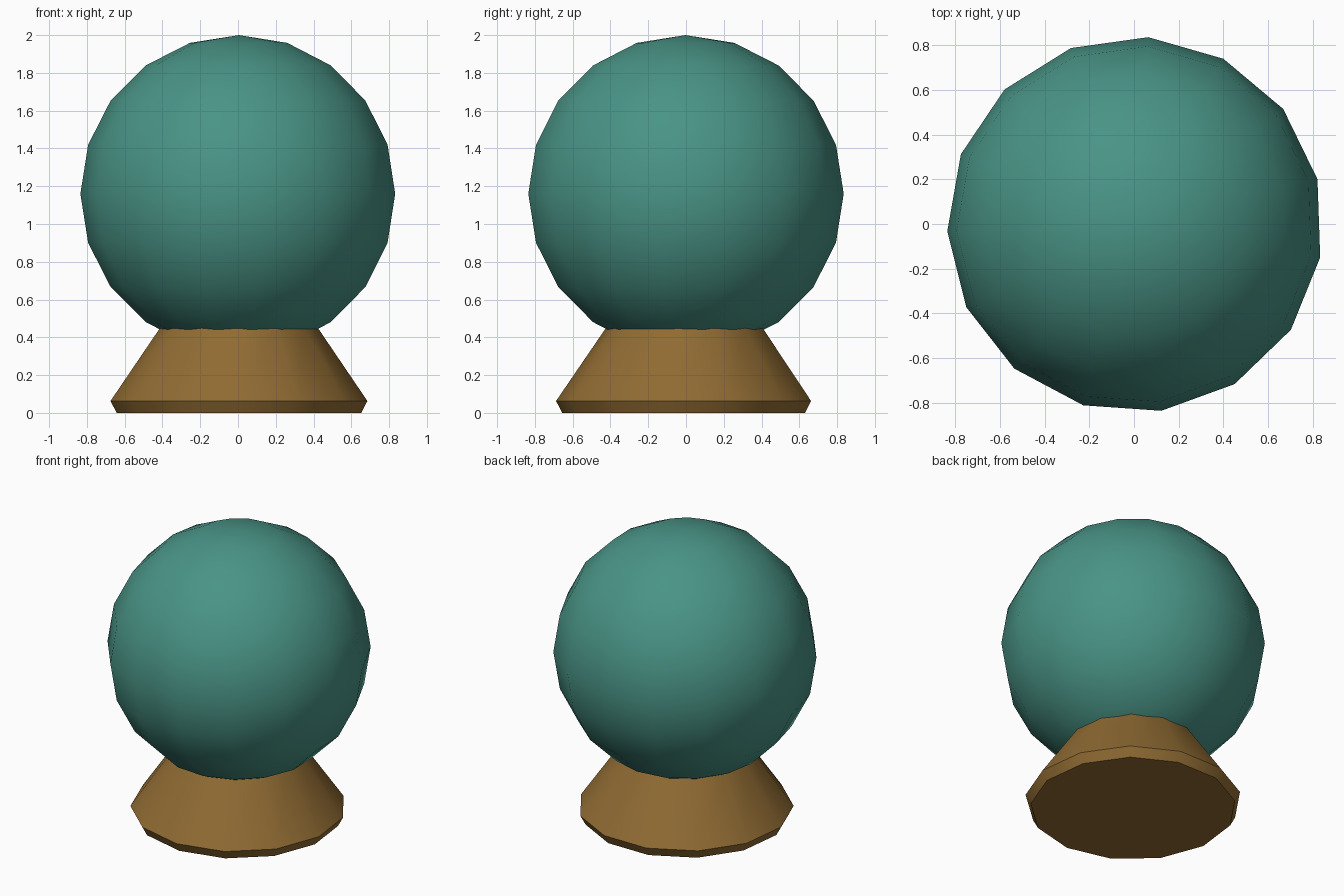
import bpy, math

if "Cube" in bpy.data.objects:
    bpy.data.objects.remove(bpy.data.objects["Cube"])

CX, CY = 0.005, -0.003  # odd-sided rings sit slightly off the bounding-box centre


def material(name, rgb):
    m = bpy.data.materials.new(name)
    m.diffuse_color = (*rgb, 1.0)
    m.use_nodes = True
    m.node_tree.nodes["Principled BSDF"].inputs["Base Color"].default_value = m.diffuse_color
    return m


def lathe(name, profile, sides, start_deg, mat):
    """Revolve (radius, z) points about the z axis; radius 0 makes a pole."""
    verts, faces, rings = [], [], []
    for r, z in profile:
        n = sides if r > 0 else 1
        rings.append([len(verts) + i for i in range(n)])
        for i in range(n):
            a = math.radians(start_deg) + math.tau * i / sides
            verts.append((CX + r * math.cos(a), CY + r * math.sin(a), z))
    for lo, hi in zip(rings, rings[1:]):
        for i in range(sides):
            j = (i + 1) % sides
            if len(lo) == 1:
                faces.append((lo[0], hi[j], hi[i]))
            elif len(hi) == 1:
                faces.append((lo[i], lo[j], hi[0]))
            else:
                faces.append((lo[i], lo[j], hi[j], hi[i]))
    # flat caps on open ends
    if len(rings[0]) > 1:
        faces.append(tuple(reversed(rings[0])))
    if len(rings[-1]) > 1:
        faces.append(tuple(rings[-1]))
    mesh = bpy.data.meshes.new(name)
    mesh.from_pydata(verts, [], faces)
    mesh.materials.append(mat)
    ob = bpy.data.objects.new(name, mesh)
    bpy.context.collection.objects.link(ob)
    bpy.ops.object.select_all(action='DESELECT')
    ob.select_set(True)
    bpy.context.view_layer.objects.active = ob
    bpy.ops.object.shade_smooth_by_angle(angle=math.radians(35))
    return ob


teal = material("teal", (0.067, 0.295, 0.238))
bronze = material("bronze", (0.28, 0.148, 0.033))

# globe: 15 segments, 10 rings
R, CZ = 0.84, 1.16
arc = [(R * math.sin(math.pi * k / 10) if 0 < k < 10 else 0,
        CZ - R * math.cos(math.pi * k / 10)) for k in range(11)]
lathe("globe", arc, 15, 14, teal)

# stand: 13-sided flared foot with a chamfered rim, its top hidden in the globe
lathe("stand", [(0.652, 0), (0.685, 0.063), (0.407, 0.47)], 13, -90, bronze)
